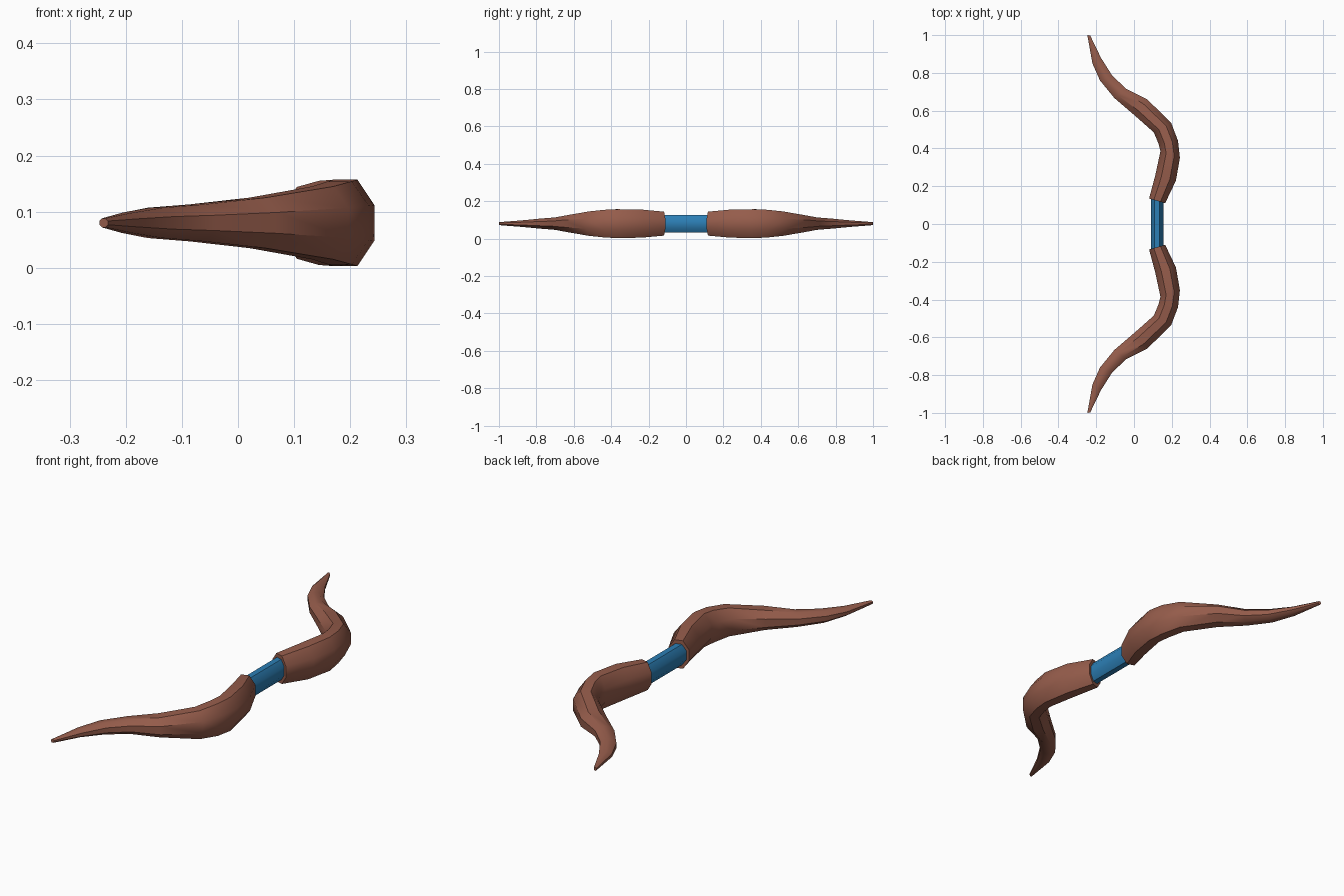
import bpy, bmesh, math

if "Cube" in bpy.data.objects:
    bpy.data.objects.remove(bpy.data.objects["Cube"])

ZC = 0.08  # height of the bow's centre plane


def material(name, rgb):
    m = bpy.data.materials.new(name)
    m.diffuse_color = (*rgb, 1)
    m.use_nodes = True
    m.node_tree.nodes["Principled BSDF"].inputs["Base Color"].default_value = m.diffuse_color
    return m


brown = material("brown wood", (0.30, 0.107, 0.07))
blue = material("blue grip", (0.025, 0.21, 0.46))


def loft(name, stations, mat, angle, sy=1):
    """Octagonal tube; each station = outer x, y, inner x, y, half height."""
    bm = bmesh.new()
    rings = []
    k8 = 1 / math.cos(math.pi / 8)
    for ox, oy, ix, iy, h in stations:
        cx, cy, ux, uy = (ox + ix) / 2, (oy + iy) / 2, (ox - ix) / 2, (oy - iy) / 2
        ring = []
        for k in range(8):
            a = (k + 0.5) * math.pi / 4
            c, s = math.cos(a) * k8, math.sin(a) * k8
            ring.append(bm.verts.new((cx + ux * c, sy * (cy + uy * c), ZC + h * s)))
        rings.append(ring)
    for a, b in zip(rings, rings[1:]):
        for k in range(8):
            j = (k + 1) % 8
            bm.faces.new((a[k], a[j], b[j], b[k]))
    bm.faces.new(rings[0])
    bm.faces.new(rings[-1])
    bmesh.ops.recalc_face_normals(bm, faces=bm.faces)
    me = bpy.data.meshes.new(name)
    bm.to_mesh(me)
    bm.free()
    me.materials.append(mat)
    ob = bpy.data.objects.new(name, me)
    bpy.context.collection.objects.link(ob)
    bpy.ops.object.select_all(action='DESELECT')
    ob.select_set(True)
    bpy.context.view_layer.objects.active = ob
    bpy.ops.object.shade_smooth_by_angle(angle=math.radians(angle))
    return ob


# Curved limbs, one towards each end
limb = [
    (0.165, 0.110, 0.080, 0.135, 0.064),
    (0.222, 0.230, 0.112, 0.255, 0.075),
    (0.243, 0.350, 0.140, 0.385, 0.077),
    (0.233, 0.440, 0.130, 0.425, 0.074),
    (0.197, 0.535, 0.105, 0.485, 0.065),
    (0.070, 0.660, 0.000, 0.578, 0.045),
    (-0.040, 0.715, -0.105, 0.668, 0.033),
    (-0.115, 0.785, -0.180, 0.760, 0.027),
    (-0.175, 0.880, -0.220, 0.850, 0.018),
    (-0.232, 0.998, -0.247, 1.000, 0.008),
]
loft("upper_limb", limb, brown, 40, 1)
loft("lower_limb", limb, brown, 40, -1)

# Grip between the limbs
loft("grip", [(0.155, -0.14, 0.09, -0.14, 0.047),
              (0.155, 0.14, 0.09, 0.14, 0.047)], blue, 50)
